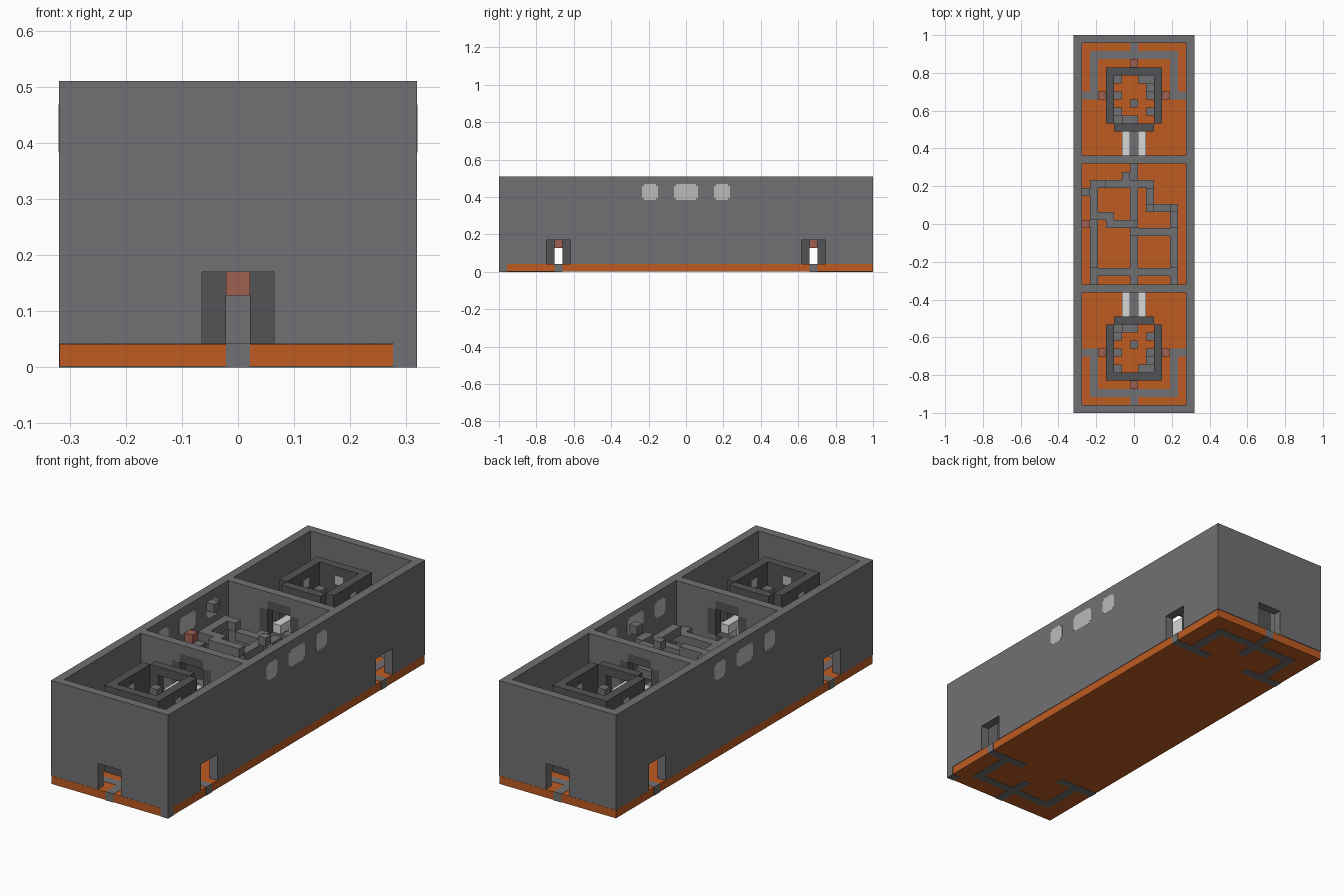
import bpy
import bmesh
from mathutils import Matrix, Vector

cube = bpy.data.objects.get("Cube")
if cube:
    bpy.data.objects.remove(cube, do_unlink=True)

# Everything sits on a block grid: NX by NY by NZ cells of size U
NX, NY, NZ = 15, 47, 12
U = 2 / NY


def material(name, r, g, b):
    m = bpy.data.materials.new(name)
    m.use_nodes = True
    m.diffuse_color = (r, g, b, 1)
    bsdf = next(n for n in m.node_tree.nodes if n.type == "BSDF_PRINCIPLED")
    bsdf.inputs["Base Color"].default_value = (r, g, b, 1)
    return m


STONE = material("stone grey", 0.165, 0.16, 0.17)
DARK = material("dark stone", 0.088, 0.086, 0.093)
ORANGE = material("orange floor", 0.51, 0.105, 0.015)
BRICK = material("brick red", 0.35, 0.115, 0.08)
GLASS = material("window grey", 0.49, 0.49, 0.49)
PALE = material("pale rail", 0.68, 0.68, 0.68)


def block(x, y, z, sx=1, sy=1, sz=1):
    """Low and high corners of a box in cells."""
    return (x, y, z), (x + sx, y + sy, z + sz)


def carve(boxes, cut):
    """Subtract one box from a list of boxes."""
    out = []
    for lo, hi in boxes:
        if any(lo[k] >= cut[1][k] or hi[k] <= cut[0][k] for k in range(3)):
            out.append((lo, hi))
            continue
        lo, hi = list(lo), list(hi)
        for k in range(3):
            if lo[k] < cut[0][k]:
                top = hi.copy()
                top[k] = cut[0][k]
                out.append((tuple(lo), tuple(top)))
                lo[k] = cut[0][k]
            if hi[k] > cut[1][k]:
                base = lo.copy()
                base[k] = cut[1][k]
                out.append((tuple(base), tuple(hi)))
                hi[k] = cut[1][k]
    return out


def flip(boxes):
    """Mirror boxes from the front half to the back half."""
    return [((a[0], NY - b[1], a[2]), (b[0], NY - a[1], b[2])) for a, b in boxes]


def build(name, boxes, mat):
    bm = bmesh.new()
    for lo, hi in boxes:
        lo, hi = Vector(lo), Vector(hi)
        mid = (lo + hi) / 2 - Vector((NX / 2, NY / 2, 0))
        bmesh.ops.create_cube(bm, size=1, matrix=Matrix.Translation(mid * U)
                              @ Matrix.Diagonal((*((hi - lo) * U), 1)))
    mesh = bpy.data.meshes.new(name)
    bm.to_mesh(mesh)
    bm.free()
    mesh.materials.append(mat)
    obj = bpy.data.objects.new(name, mesh)
    bpy.context.scene.collection.objects.link(obj)
    return obj


def both(name, boxes, mat):
    build("front_" + name, boxes, mat)
    build("back_" + name, flip(boxes), mat)


# Floor slab, with stone paths laid through it
E = 0.03
build("floor", [((E, E, E), (NX - E, NY - E, 1 - E))], ORANGE)
paths = [block(7, 0, 0, 1, 2), block(2, 2, 0, 11), block(7, 3, 0, 1, 2)]
for x in (2, 12):
    paths.append(block(x, 3, 0, 1, 4))
paths += [block(0, 7, 0, 5), block(10, 7, 0, 5)]
both("floor_paths", paths, STONE)
build("corner_stone", [block(14, 0, 0)], STONE)

# Outer walls with a doorway on each end and two on each long side
H = NZ - 1
ends = carve([block(0, 0, 1, NX, 1, H)], block(6, 0, 1, 3, 1, 3))
both("end_wall", ends, STONE)
sides = [block(x, 1, 1, 1, NY - 2, H) for x in (0, 14)]
for y in (6, 38):
    sides = carve(sides, block(0, y, 1, NX, 3, 3))
build("side_walls", sides, STONE)

# Dividing walls with a raised, dark framed doorway
hole = block(6, 15, 7, 3, 1, 3)
divider = [block(1, 15, 1, 13, 1, H)]
frame = [block(5, 15, 7, 5, 1, 3), block(6, 15, 6, 3), block(6, 15, 10, 3)]
for part in frame:
    divider = carve(divider, part)
both("dividing_wall", divider, STONE)
both("doorway_frame", carve(frame, hole), DARK)

# Windows: thin octagonal-looking plates on both faces of the long walls
T = 0.06
C = 0.25
panes = []
for y, w in ((18, 2), (22, 3), (27, 2)):
    for x in (-T / 2, 1 - T / 2, 14 - T / 2, 15 - T / 2):
        x = min(max(x, 0.0 - T / 4), NX - T * 3 / 4)
        panes.append(block(x, y, 9 + C, T, w, 2 - 2 * C))
        panes.append(block(x, y + C, 9, T, w - 2 * C, C))
        panes.append(block(x, y + C, 11 - C, T, w - 2 * C, C))
build("side_windows", panes, GLASS)

# Towers: open square shaft with ground doors and a raised exit
tower = [block(4, 4, 1, 7, 1, 10), block(4, 5, 1, 1, 6, 10),
         block(10, 5, 1, 1, 6, 10), block(5, 11, 1, 5, 1, 10)]
for cut in (block(7, 4, 1, 1, 1, 2), block(4, 7, 1, 1, 1, 2),
            block(10, 7, 1, 1, 1, 2), block(6, 11, 7, 3, 1, 3)):
    tower = carve(tower, cut)
both("tower", tower, DARK)
both("door_awnings", [block(7, 3, 3), block(3, 7, 3), block(11, 7, 3)], BRICK)

# Small tower windows on both faces of three walls
small = [block(7, y - T / 2, 9, 1, T, 1) for y in (4, 5)]
small += [block(x - T / 2, 7, 9, T, 1, 1) for x in (4, 5, 10, 11)]
both("tower_windows", small, GLASS)

# Central post and climbing steps inside each tower
both("tower_post", [block(7, 8, 1, 1, 1, 9)], STONE)
steps = [(8, 5, 1), (9, 5, 1), (9, 6, 2), (9, 7, 3), (9, 9, 4), (5, 5, 2),
         (5, 7, 3), (5, 9, 4), (5, 10, 5), (6, 10, 6), (7, 10, 6)]
both("tower_steps", [block(*s) for s in steps], STONE)

# Bridge from each tower to the dividing wall
both("bridge_deck", [block(7, 12, 6, 1, 3)], STONE)
both("bridge_rails", [block(x, 12, 6, 1, 3, 2) for x in (6, 8)], PALE)

# Raised walkways crossing the middle room
walks = [block(7, 16, 6, 1, 6), block(2, 17, 6, 5), block(8, 17, 6, 5),
         block(2, 16, 6), block(12, 16, 6), block(2, 18, 7, 1, 6),
         block(12, 18, 7, 1, 4), block(7, 22, 7, 6), block(4, 23, 8, 4),
         block(2, 24, 8, 3), block(12, 23, 8, 1, 2), block(12, 25, 10),
         block(9, 25, 9), block(10, 25, 8, 2), block(9, 26, 8, 1, 2),
         block(2, 25, 8, 1, 3), block(1, 27, 10), block(2, 28, 8, 2),
         block(4, 28, 7, 6), block(7, 24, 7, 1, 4), block(6, 29, 7),
         block(7, 29, 6, 1, 2)]
build("walkways", walks, STONE)
build("walkway_marker", [block(1, 23, 8)], BRICK)
